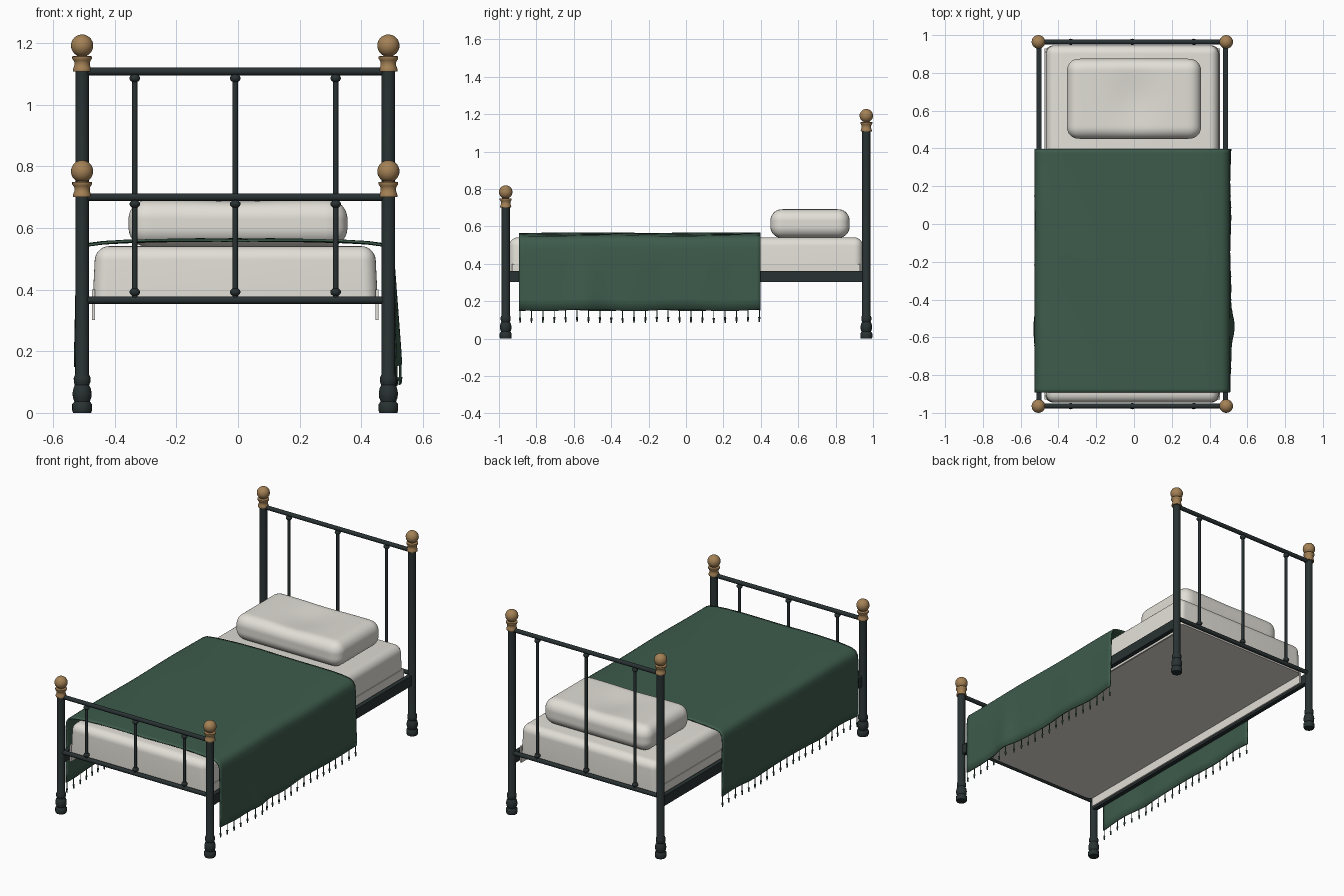
import bpy, bmesh, math
from mathutils import Vector, Matrix

if "Cube" in bpy.data.objects:
    bpy.data.objects.remove(bpy.data.objects["Cube"])

CX = -0.009          # bed centre line (blanket bulges to the right)
PX, PY = 0.497, 0.964


def mat(name, c):
    m = bpy.data.materials.new(name)
    m.diffuse_color = (*c, 1)
    m.use_nodes = True
    m.node_tree.nodes["Principled BSDF"].inputs["Base Color"].default_value = m.diffuse_color
    return m


IRON = mat("dark iron", (0.022, 0.031, 0.032))
BRASS = mat("aged brass", (0.37, 0.22, 0.092))
LINEN = mat("white linen", (0.76, 0.735, 0.68))
GREEN = mat("green wool", (0.047, 0.105, 0.072))


def finish(name, bm, *mats, angle=40):
    bmesh.ops.recalc_face_normals(bm, faces=bm.faces)
    me = bpy.data.meshes.new(name)
    bm.to_mesh(me)
    bm.free()
    ob = bpy.data.objects.new(name, me)
    bpy.context.collection.objects.link(ob)
    for m in mats:
        me.materials.append(m)
    bpy.ops.object.select_all(action='DESELECT')
    ob.select_set(True)
    bpy.context.view_layer.objects.active = ob
    bpy.ops.object.shade_smooth_by_angle(angle=math.radians(angle))
    return ob


def lathe(bm, prof, x, y, z=0, n=24):
    rings = []
    for r, h in prof:
        rings.append([bm.verts.new((x + r * math.cos(2 * math.pi * i / n),
                                    y + r * math.sin(2 * math.pi * i / n), z + h)) for i in range(n)])
    for a, b in zip(rings, rings[1:]):
        for i in range(n):
            bm.faces.new((a[i], a[(i + 1) % n], b[(i + 1) % n], b[i]))
    bm.faces.new(rings[0])
    bm.faces.new(rings[-1])


def rod(bm, a, b, r1, r2=None, n=16):
    a, b = Vector(a), Vector(b)
    d = b - a
    M = Matrix.Translation((a + b) / 2) @ d.to_track_quat('Z', 'Y').to_matrix().to_4x4()
    bmesh.ops.create_cone(bm, cap_ends=True, segments=n, radius1=r1,
                          radius2=r1 if r2 is None else r2, depth=d.length, matrix=M)


def box(bm, lo, hi):
    lo, hi = Vector(lo), Vector(hi)
    M = Matrix.Translation((lo + hi) / 2) @ Matrix.Diagonal((*(hi - lo), 1))
    bmesh.ops.create_cube(bm, size=1, matrix=M)


FOOT = [(.029, 0), (.032, .008), (.032, .028), (.025, .037), (.030, .05), (.031, .065),
        (.028, .08), (.023, .09), (.027, .1), (.027, .115), (.022, .126)]
CAP = [(.029, 0), (.030, .005), (.028, .012), (.025, .02), (.025, .03), (.028, .036),
       (.032, .042), (.032, .049), (.016, .051), (.014, .06)]

# head and foot ends: posts, brass finials, rails, spindles
for end, y, top in (("foot", -PY, 0.70), ("head", PY, 1.108)):
    for side, s in (("left", -1), ("right", 1)):
        x = CX + s * PX
        bm = bmesh.new()
        lathe(bm, FOOT + [(.022, top)], x, y)
        finish(f"{end}_post_{side}", bm, IRON)
        bm = bmesh.new()
        lathe(bm, CAP, x, y, top)
        bmesh.ops.create_uvsphere(bm, u_segments=24, v_segments=16, radius=.036,
                                  matrix=Matrix.Translation((x, y, top + .084)))
        finish(f"{end}_finial_{side}", bm, BRASS)
    bm = bmesh.new()
    for z in (0.366, top):
        rod(bm, (CX - PX, y, z), (CX + PX, y, z), .0125)
    finish(f"{end}_rails", bm, IRON)
    bm = bmesh.new()
    for x in (CX - .326, CX, CX + .326):
        rod(bm, (x, y, .366), (x, y, top), .0085)
        for z in (.392, top - .022):
            M = Matrix.Translation((x, y, z)) @ Matrix.Diagonal((1, 1, .8, 1))
            bmesh.ops.create_uvsphere(bm, u_segments=16, v_segments=10, radius=.017, matrix=M)
    finish(f"{end}_spindles", bm, IRON)

# side rails and hanging sheet edges
for side, s in (("left", -1), ("right", 1)):
    bm = bmesh.new()
    box(bm, (CX + s * .480, -PY, .302), (CX + s * .506, PY, .362))
    finish(f"side_rail_{side}", bm, IRON)
    bm = bmesh.new()
    x = CX + s * .460
    box(bm, (x - .005, -.93, .302), (x + .005, .93, .40))
    finish(f"sheet_edge_{side}", bm, LINEN)

# mattress, tapering slightly to the top
bm = bmesh.new()
box(bm, (-.463, -.945, .355), (.463, .945, .541))
bot = [e for e in bm.edges if all(v.co.z < .4 for v in e.verts)]
bmesh.ops.bevel(bm, geom=[e for e in bm.edges if e not in bot], offset=.045, segments=7,
                profile=.5, affect='EDGES')
for v in bm.verts:
    v.co.x = CX + v.co.x * (1 - .02 * (v.co.z - .355) / .186)
finish("mattress", bm, LINEN)

# pillow: rounded cushion with a soft dent on top
bm = bmesh.new()
bmesh.ops.create_cube(bm, size=2)
bmesh.ops.subdivide_edges(bm, edges=bm.edges[:], cuts=29, use_grid_fill=True)
SIZE, R = Vector((.355, .212, .077)), .062
for v in bm.verts:
    p = Vector(c * s for c, s in zip(v.co, SIZE))
    core = Vector(max(-s + R, min(s - R, c)) for c, s in zip(p, SIZE))
    p = core + (p - core).normalized() * R
    if p.z > 0:
        p.z -= .2 * p.z * math.exp(-(p.x / .12) ** 2 - (p.y / .16) ** 2)
    v.co = p + Vector((0, .663, .615))
finish("pillow", bm, LINEN, angle=80)


# blanket: draped cross-section swept along y
HALF = [(0, .561), (.12, .561), (.25, .559), (.36, .556), (.43, .552), (.475, .546), (.498, .535),
        (.509, .515), (.513, .48), (.514, .41), (.515, .34), (.516, .27), (.517, .21), (.517, .152)]


def drape(s, x, z, y):
    t = max(0, (.5 - z) / .35)
    bulge = .024 if s > 0 else .006
    x += t * (bulge * math.exp(-((y + .54) / .08) ** 2) + .003 * math.sin(17 * y + s))
    if s < 0:
        x -= .006 * t
    if z < .5:
        z += t * .005 * math.sin(13 * y + 2 * s)
    else:
        z += .002 * math.sin(9 * y + 11 * x * s)
    return (CX + s * x, y, z)


Y0, Y1, NY = -.893, .398, 60
bm = bmesh.new()
prof = [(-1, *p) for p in HALF[:0:-1]] + [(1, *p) for p in HALF]
rows = []
for j in range(NY + 1):
    y = Y0 + (Y1 - Y0) * j / NY
    rows.append([bm.verts.new(drape(s, x, z, y)) for s, x, z in prof])
for a, b in zip(rows, rows[1:]):
    for i in range(len(prof) - 1):
        bm.faces.new((a[i], a[i + 1], b[i + 1], b[i]))
ob = finish("blanket", bm, GREEN, angle=60)
sol = ob.modifiers.new("thickness", 'SOLIDIFY')
sol.thickness, sol.offset = .008, 0

# fringe: thin strands ending in small tassels
for side, s in (("left", -1), ("right", 1)):
    bm = bmesh.new()
    n = 22
    for i in range(n):
        y = Y0 + .006 + (Y1 - Y0 - .012) * i / (n - 1)
        p = Vector(drape(s, *HALF[-1], y))
        rod(bm, p + Vector((0, 0, .004)), p - Vector((0, 0, .045)), .0025, n=6)
        rod(bm, p - Vector((0, 0, .064)), p - Vector((0, 0, .04)), .003, .006, n=8)
    finish(f"fringe_{side}", bm, GREEN)
